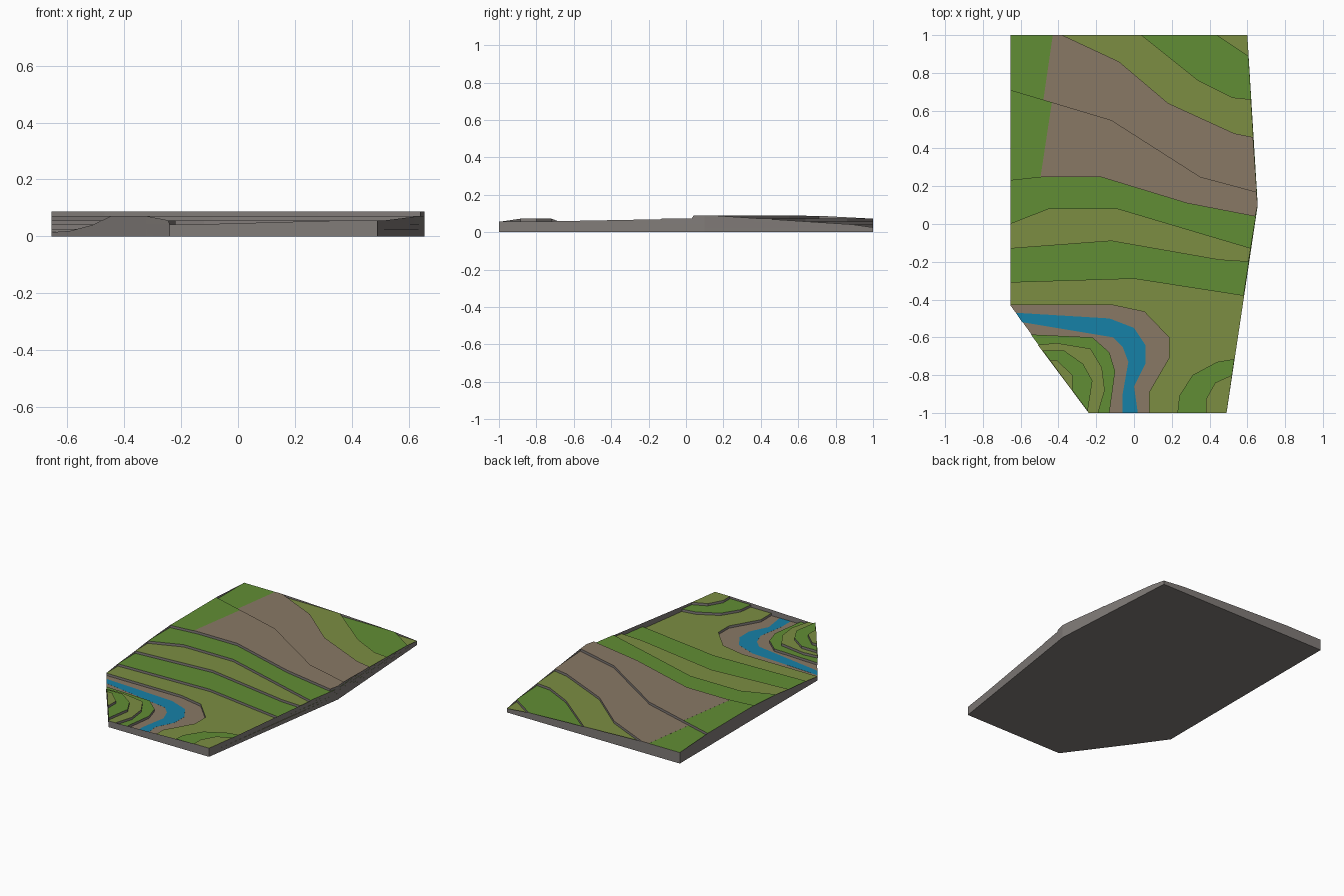
import bpy

if "Cube" in bpy.data.objects:
    bpy.data.objects.remove(bpy.data.objects["Cube"])

def material(name, rgb):
    m = bpy.data.materials.new(name)
    m.diffuse_color = (*rgb, 1)
    m.use_nodes = True
    m.node_tree.nodes["Principled BSDF"].inputs["Base Color"].default_value = m.diffuse_color
    return m

GREEN = material("grass", (0.12, 0.27, 0.035))
OLIVE = material("dry_grass", (0.20, 0.27, 0.055))
BROWN = material("earth", (0.25, 0.19, 0.13))
BLUE = material("water", (0.008, 0.22, 0.39))
SIDE = material("cut_side", (0.22, 0.20, 0.19))

STEP, Z0, SKIN = 0.0155, 0.010, 0.0004

def level(k):
    return Z0 + STEP * k

def make(name, verts, faces, mats, slots):
    me = bpy.data.meshes.new(name)
    me.from_pydata(verts, [], faces)
    for m in mats:
        me.materials.append(m)
    for p, s in zip(me.polygons, slots):
        p.material_index = s
    bpy.context.collection.objects.link(bpy.data.objects.new(name, me))

def slab(name, pts, z0, z1, mat):
    """Prism with a coloured top and plain sides."""
    area = sum(a[0] * b[1] - b[0] * a[1] for a, b in zip(pts, pts[1:] + pts[:1]))
    if area < 0:
        pts = pts[::-1]
    n = len(pts)
    verts = [(x, y, z) for z in (z0, z1) for x, y in pts]
    faces = [tuple(range(n, 2 * n)), tuple(reversed(range(n)))]
    faces += [(i, (i + 1) % n, n + (i + 1) % n, n + i) for i in range(n)]
    make(name, verts, faces, [SIDE, mat], [1] + [0] * (n + 1))

def terrace(name, k, pts, mat):
    slab(name, pts, level(k - 1), level(k), mat)

def patch(name, k, pts, mat):
    slab(name, pts, level(k) - SKIN, level(k) + SKIN, mat)

W, E = -0.655, (0.655, 0.1)
NW = (W, 1)

# base plate with the river bed
slab("base", [(W, -.43), (-.24, -1), (.49, -1), E, (.60, 1), NW], 0, Z0, BROWN)
patch("river", 0, [(-.625, -.47), (-.13, -.5), (0, -.55), (.06, -.64), (.06, -.74),
                   (0, -.86), (.02, -1), (-.06, -1), (-.06, -.9), (-.03, -.73),
                   (-.06, -.65), (-.11, -.6), (-.592, -.52)], BLUE)

# main hill, one terrace per contour line
terrace("lowland", 1, [(W, -.43), (-.11, -.43), (.055, -.465), (.185, -.6), (.185, -.71),
                       (.08, -.89), (.08, -1), (.49, -1), E, (.60, 1), NW], OLIVE)
terrace("hill_terrace_2", 2, [(W, -.31), (0, -.29), (.58, -.38), E,
                              (.606, .89), (.44, 1), NW], GREEN)
terrace("hill_terrace_3", 3, [(W, -.13), (-.12, -.09), (.45, -.19), (.606, -.2), E,
                              (.619, .66), (.52, .67), (.34, .76), (.04, 1), NW], OLIVE)
terrace("hill_terrace_4", 4, [(W, 0), (-.45, .08), (-.09, .08), (.617, -.13), E,
                              (.63, .46), (.53, .48), (.18, .64), (-.08, .86),
                              (-.38, 1), NW], GREEN)
terrace("hill_top", 5, [(W, .23), (-.47, .25), (-.18, .25), (.28, .11), (.641, .04), E,
                        (.648, .17), (.35, .25), (-.12, .55), (-.42, .64), (W, .71)], GREEN)
patch("earth_slope", 4, [(-.48, .655), (-.13, .54), (.35, .24), (.648, .16), (.63, .46),
                         (.53, .48), (.18, .64), (-.08, .86), (-.38, 1), (-.43, 1)], BROWN)
patch("earth_top", 5, [(-.495, .248), (-.47, .25), (-.18, .25), (.28, .11), (.641, .04), E,
                       (.648, .17), (.35, .25), (-.12, .55), (-.42, .64), (-.435, .643)], BROWN)

# small knoll inside the river bend
terrace("knoll_1", 1, [(-.546, -.585), (-.22, -.6), (-.13, -.68), (-.10, -.78),
                       (-.13, -1), (-.24, -1)], GREEN)
terrace("knoll_2", 2, [(-.509, -.64), (-.41, -.63), (-.23, -.66), (-.17, -.76),
                       (-.155, -.88), (-.19, -1), (-.24, -1)], OLIVE)
terrace("knoll_3", 3, [(-.483, -.67), (-.37, -.67), (-.27, -.74), (-.22, -.83),
                       (-.245, -.99)], GREEN)
terrace("knoll_top", 4, [(-.446, -.72), (-.41, -.72), (-.325, -.8), (-.325, -.885)], OLIVE)

# south east rise
terrace("rise_1", 2, [(.49, -1), (.23, -1), (.24, -.91), (.31, -.8), (.44, -.73),
                      (.531, -.715)], GREEN)
terrace("rise_2", 3, [(.49, -1), (.38, -1), (.38, -.93), (.43, -.84), (.519, -.8)], OLIVE)

# cut walls round the rim: x, y and terrace level of the top edge
rim = [(W, -.43, .3), (-.59, -.52, .6), (-.509, -.635, 2), (-.446, -.72, 4),
       (-.325, -.885, 4), (-.245, -.99, 3), (-.24, -1, 2), (-.19, -1, 2), (.38, -1, 3),
       (.49, -1, 3), (.519, -.8, 3), (.641, .03, 4), (.641, .04, 5), (*E, 5),
       (.648, .17, 5), (.606, .89, 2), (.60, 1, 1), (.44, 1, 2), (.04, 1, 3),
       (-.38, 1, 4), (W, 1, 4), (W, .71, 5), (W, .23, 5), (W, 0, 4), (W, -.13, 3),
       (W, -.31, 2), (W, -.43, 1)]
n = len(rim)
verts = [(x, y, 0) for x, y, k in rim] + [(x, y, level(k)) for x, y, k in rim]
quads = [(i, i + 1, n + i + 1, n + i) for i in range(n - 1)]
make("cut_walls", verts, quads, [SIDE], [0] * len(quads))
